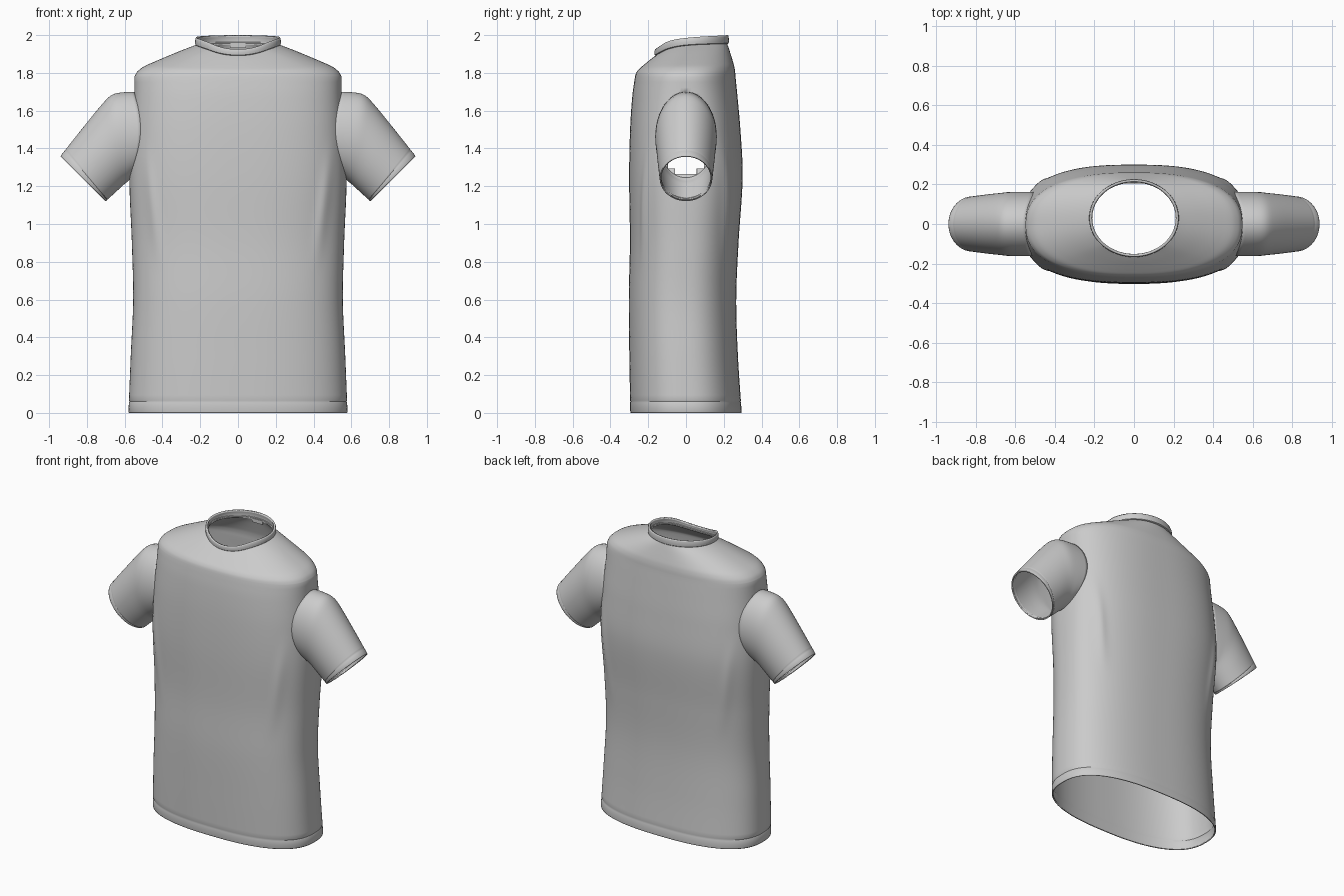
import bpy, math
from math import sin, cos, pi
from mathutils import Vector

if "Cube" in bpy.data.objects:
    bpy.data.objects.remove(bpy.data.objects["Cube"])

SEG = 160

def curve(table, t, col):
    """Smooth (Catmull-Rom style) lookup in a table keyed by its first column."""
    if t <= table[0][0]:
        return table[0][col]
    for i in range(len(table) - 1):
        a, b = table[i], table[i + 1]
        if t <= b[0]:
            p, q = table[max(i - 1, 0)], table[min(i + 2, len(table) - 1)]
            h = b[0] - a[0]
            u = (t - a[0]) / h
            m0 = (b[col] - p[col]) / (b[0] - p[0]) * h
            m1 = (q[col] - a[col]) / (q[0] - a[0]) * h
            return ((2*u**3 - 3*u**2 + 1) * a[col] + (u**3 - 2*u**2 + u) * m0
                    + (3*u**2 - 2*u**3) * b[col] + (u**3 - u**2) * m1)
    return table[-1][col]

def loft(name, rings, thickness, keep=None, mirror=False):
    """Skin closed rings into a smooth cloth shell."""
    n = len(rings[0])
    verts = [Vector(p) for r in rings for p in r]
    faces = []
    for i in range(len(rings) - 1):
        for j in range(n):
            k = (j + 1) % n
            f = (i*n + j, i*n + k, (i + 1)*n + k, (i + 1)*n + j)
            if keep is None or keep(sum((verts[v] for v in f), Vector()) / 4):
                faces.append(f)
    me = bpy.data.meshes.new(name)
    me.from_pydata(verts, [], faces)
    ob = bpy.data.objects.new(name, me)
    bpy.context.collection.objects.link(ob)
    bpy.ops.object.select_all(action='DESELECT')
    bpy.context.view_layer.objects.active = ob
    ob.select_set(True)
    bpy.ops.object.shade_smooth_by_angle(angle=math.radians(40))
    s = ob.modifiers.new("thickness", 'SOLIDIFY')
    s.thickness, s.offset = thickness, -1
    if mirror:
        m = ob.modifiers.new("mirror", 'MIRROR')
        m.use_mirror_merge = False
    return ob

# Torso profile: z, half width, front y, back y, roundness exponent
BODY = [(0, .58, -.295, .295, 2.5), (.3, .568, -.300, .275, 2.5),
        (.6, .555, -.303, .266, 2.5), (.9, .562, -.297, .278, 2.5),
        (1.25, .575, -.301, .300, 2.6), (1.5, .562, -.296, .288, 2.6),
        (1.68, .550, -.284, .272, 2.5), (1.78, .548, -.270, .262, 2.4)]
# Neckline: y, seam z, collar top z
NECK = [(-.17, 1.892, 1.922), (-.1, 1.928, 1.965), (0, 1.948, 1.985), (.225, 1.958, 2.0)]

def spow(v, e):
    return math.copysign(abs(v)**e, v)

def body_ring(z, s=1.0):
    w, f, b, n = (curve(BODY, z, c) for c in (1, 2, 3, 4))
    yc, d = (f + b) / 2, (b - f) / 2
    pts = []
    for j in range(SEG):
        a = 2*pi*j/SEG
        x, y = w*s*spow(cos(a), 2/n), yc + d*s*spow(sin(a), 2/n)
        # soft fold running down from each armpit
        if .7 < z < 1.5:
            g = math.exp(-((abs(x) - .43 - .12*(z - .9)) / .03)**2)
            y += math.copysign(.011*g*sin(pi*(z - .7)/.8)**2, y)
        pts.append((x, y, z))
    return pts

def neck_ring(rx, ry, col, dz=0):
    pts = []
    for j in range(SEG):
        a = 2*pi*j/SEG
        y = .03 + sin(a)
        y = .03 + ry*sin(a)
        pts.append((rx*cos(a), y, curve(NECK, .03 + .195*sin(a), col) + dz))
    return pts

def body_x(y, z):
    w, f, b, n = (curve(BODY, z, c) for c in (1, 2, 3, 4))
    q = abs(y - (f + b)/2) / ((b - f)/2)
    return w * (1 - q**n)**(1/n)

# Torso: hem, body and rounded shoulders up to the neckline
rings = [body_ring(z, s) for z, s in
         ((0, .996), (.006, 1), (.03, 1), (.054, 1), (.06, .995), (.066, 1))]
rings += [body_ring(.066 + (1.78 - .066)*i/60) for i in range(1, 61)]
SHOULDER = [(0, 0), (.03, .12), (.08, .22), (.15, .315), (.3, .45), (.5, .615), (.75, .815), (1, 1)]
base, neck = rings[-1], neck_ring(.215, .187, 1)
for i in range(1, 29):
    t = (i/28)**1.5
    g = curve(SHOULDER, t, 1)
    rings.append([(p[0] + (q[0] - p[0])*t, p[1] + (q[1] - p[1])*t, p[2] + (q[2] - p[2])*g)
                  for p, q in zip(base, neck)])

def outside_armhole(c):
    return abs(c.x) < .4 or (c.y/.145)**2 + ((c.z - 1.47)/.212)**2 > 1
loft("shirt_body", rings, .008, keep=outside_armhole)

# Collar band following the dipped neckline
loft("collar", [neck_ring(.219, .189, 1, -.006), neck_ring(.226, .196, 1, 0),
                neck_ring(.227, .197, 1, .012), neck_ring(.226, .196, 2, -.008),
                neck_ring(.222, .193, 2, 0)], .012)

# Sleeves: t, top x, top z, bottom x, bottom z, half depth
SLEEVE = [(0, .545, 1.70, .565, 1.24, .162), (.12, .61, 1.697, .580, 1.226, .163),
          (.24, .665, 1.685, .60, 1.212, .162), (.36, .71, 1.645, .622, 1.192, .158),
          (.6, .805, 1.53, .655, 1.162, .151), (1, .94, 1.36, .70, 1.12, .139)]

def sleeve_ring(t, s=1.0):
    tx, tz, bx, bz, d = (curve(SLEEVE, t, c) for c in range(1, 6))
    top, bot = Vector((tx, 0, tz)), Vector((bx, 0, bz))
    mid, up = (top + bot)/2, (top - bot)/2
    pts = []
    for j in range(64):
        a = 2*pi*j/64
        p = mid + up*cos(a)*s + Vector((0, -d*s*sin(a), 0))
        # hug the torso at the armhole and fade out along the sleeve
        k = max(0, 1 - t/.35)**2
        p.x += k*(body_x(p.y, p.z) - .006 - curve(SLEEVE, 0, 1) - .01*(1 - cos(a)))
        pts.append(p)
    return pts

ts = [(i/24*.9, 1) for i in range(25)]
ts += [(.915, 1), (.925, .99), (.935, 1), (.97, 1), (.99, 1), (1, .99)]
loft("sleeves", [sleeve_ring(t, s) for t, s in ts], .008, mirror=True)

# Small blank tag inside the back of the neck
bpy.ops.mesh.primitive_cube_add(size=1, location=(0, .208, 1.945))
tag = bpy.context.object
tag.name = "neck_tag"
tag.scale = (.08, .006, .026)
